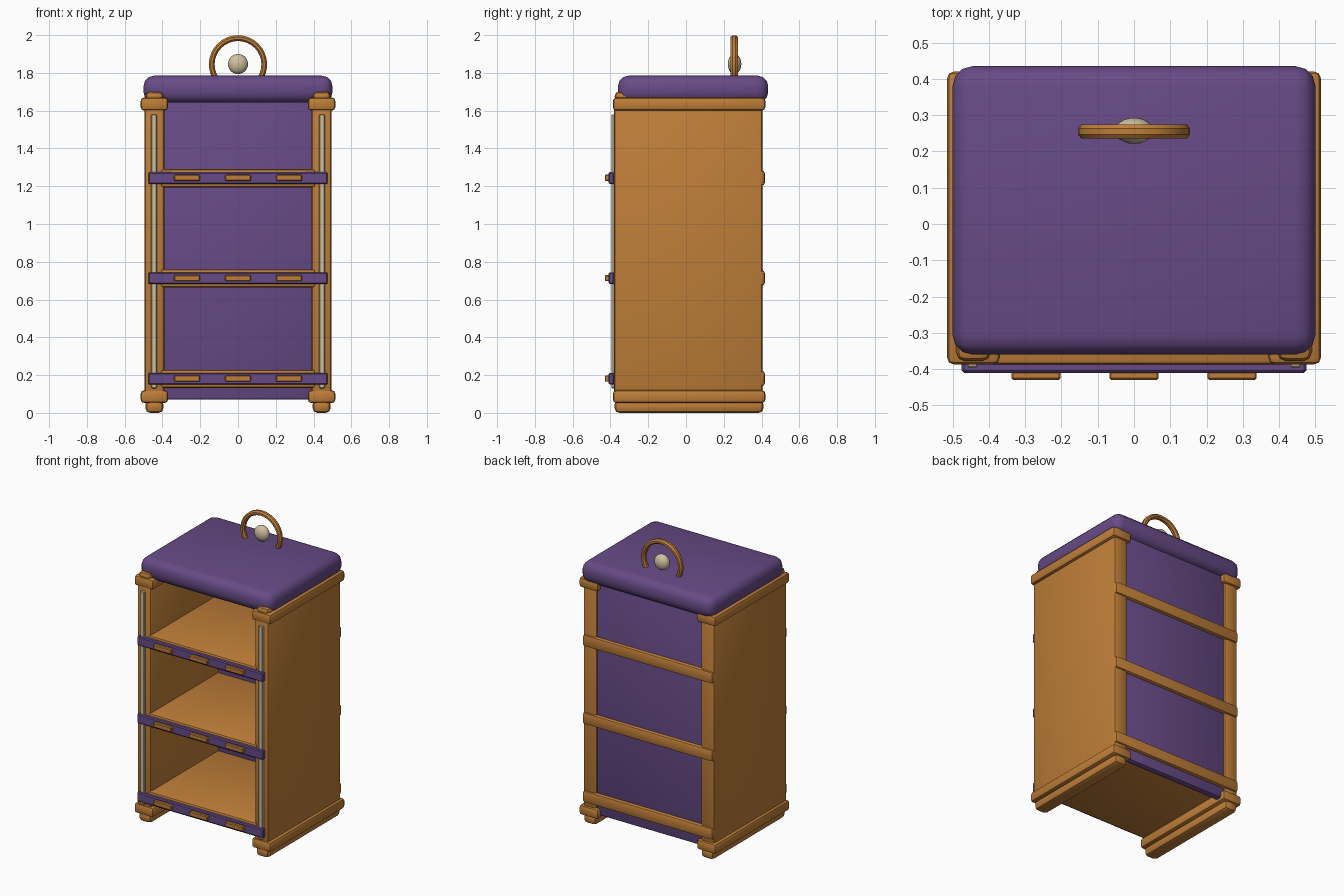
import bpy, bmesh, math
from mathutils import Vector

cube = bpy.data.objects.get("Cube")
if cube:
    bpy.data.objects.remove(cube, do_unlink=True)


def make_material(name, rgb):
    m = bpy.data.materials.new(name)
    m.use_nodes = True
    col = (*rgb, 1)
    m.diffuse_color = col
    bsdf = m.node_tree.nodes["Principled BSDF"]
    bsdf.inputs["Base Color"].default_value = col
    bsdf.inputs["Roughness"].default_value = 0.7
    return m


WOOD = make_material("warm wood", (0.52, 0.21, 0.04))
PURPLE = make_material("purple paint", (0.135, 0.07, 0.24))
CREAM = make_material("cream", (0.62, 0.53, 0.35))


def finish(bm, name, mat):
    bmesh.ops.recalc_face_normals(bm, faces=bm.faces)
    me = bpy.data.meshes.new(name)
    bm.to_mesh(me)
    bm.free()
    me.materials.append(mat)
    ob = bpy.data.objects.new(name, me)
    bpy.context.collection.objects.link(ob)
    bpy.ops.object.select_all(action='DESELECT')
    ob.select_set(True)
    bpy.context.view_layer.objects.active = ob
    bpy.ops.object.shade_smooth_by_angle(angle=math.radians(35))
    return ob


def box(name, mat, x, y, z, bevel=0.0, segments=2):
    """Rounded box from its (low, high) extent on each axis."""
    bm = bmesh.new()
    bmesh.ops.create_cube(bm, size=1)
    for v in bm.verts:
        v.co = Vector([sum(r) / 2 + c * (r[1] - r[0]) for c, r in zip(v.co, (x, y, z))])
    if bevel:
        bmesh.ops.bevel(bm, geom=bm.edges[:], offset=bevel, segments=segments,
                        profile=0.5, affect='EDGES')
    return finish(bm, name, mat)


# Side walls with their bands, feet, caps and front rods
for side, s in (("left", 1), ("right", -1)):
    def span(a, b):
        return tuple(sorted((s * a, s * b)))
    box(side + "_wall", WOOD, span(0.39, 0.495), (-0.38, 0.405), (0.05, 1.66), 0.018)
    for level, z in (("bottom", (0.052, 0.12)), ("top", (1.6, 1.67))):
        box(f"{side}_{level}_band", WOOD, span(0.37, 0.515), (-0.387, 0.42), z, 0.018)
    box(side + "_foot", WOOD, span(0.395, 0.49), (-0.378, 0.41), (0.0, 0.07), 0.025)
    box(side + "_cap", WOOD, span(0.395, 0.49), (-0.378, 0.405), (1.65, 1.702), 0.025)
    box(side + "_rod", CREAM, span(0.43, 0.46), (-0.395, -0.37), (0.13, 1.58), 0.004, 1)

# Back panel
box("back_panel", PURPLE, (-0.4, 0.4), (0.345, 0.393), (0.07, 1.68), 0.015)

# Shelves, each with a front trim, three tabs and a back batten
for i, z in enumerate((0.182, 0.714, 1.244), 1):
    box(f"shelf_{i}", WOOD, (-0.41, 0.41), (-0.387, 0.37), (z - 0.05, z + 0.046), 0.014)
    box(f"shelf_trim_{i}", PURPLE, (-0.475, 0.475), (-0.41, -0.38), (z - 0.032, z + 0.03), 0.006, 1)
    box(f"back_batten_{i}", WOOD, (-0.49, 0.49), (0.36, 0.417), (z - 0.04, z + 0.04), 0.014)
    for j in (-1, 0, 1):
        box(f"shelf_tab_{i}_{j + 2}", WOOD, (j * 0.27 - 0.068, j * 0.27 + 0.068),
            (-0.43, -0.4), (z - 0.017, z + 0.017), 0.005, 1)

# Cushioned lid
box("lid", PURPLE, (-0.5, 0.5), (-0.36, 0.435), (1.642, 1.785), 0.055, 3)

# Upright ring: octagonal section swept round the y axis
bm = bmesh.new()
section = []
for k in range(8):
    a = math.tau * (k + 0.5) / 8
    section.append(bm.verts.new((0.139 + 0.0165 * math.cos(a), 0.255 + 0.021 * math.sin(a), 1.845)))
edges = [bm.edges.new((section[k], section[(k + 1) % 8])) for k in range(8)]
bmesh.ops.spin(bm, geom=section + edges, cent=(0, 0.255, 1.845), axis=(0, 1, 0),
               angle=math.tau, steps=32, use_merge=False)
bmesh.ops.remove_doubles(bm, verts=bm.verts[:], dist=0.0005)
finish(bm, "top_ring", WOOD)

# Bead inside the ring
bm = bmesh.new()
bmesh.ops.create_uvsphere(bm, u_segments=24, v_segments=14, radius=1)
bmesh.ops.scale(bm, vec=(0.053, 0.036, 0.053), verts=bm.verts)
bmesh.ops.translate(bm, vec=(0, 0.257, 1.847), verts=bm.verts)
finish(bm, "ring_bead", CREAM)
